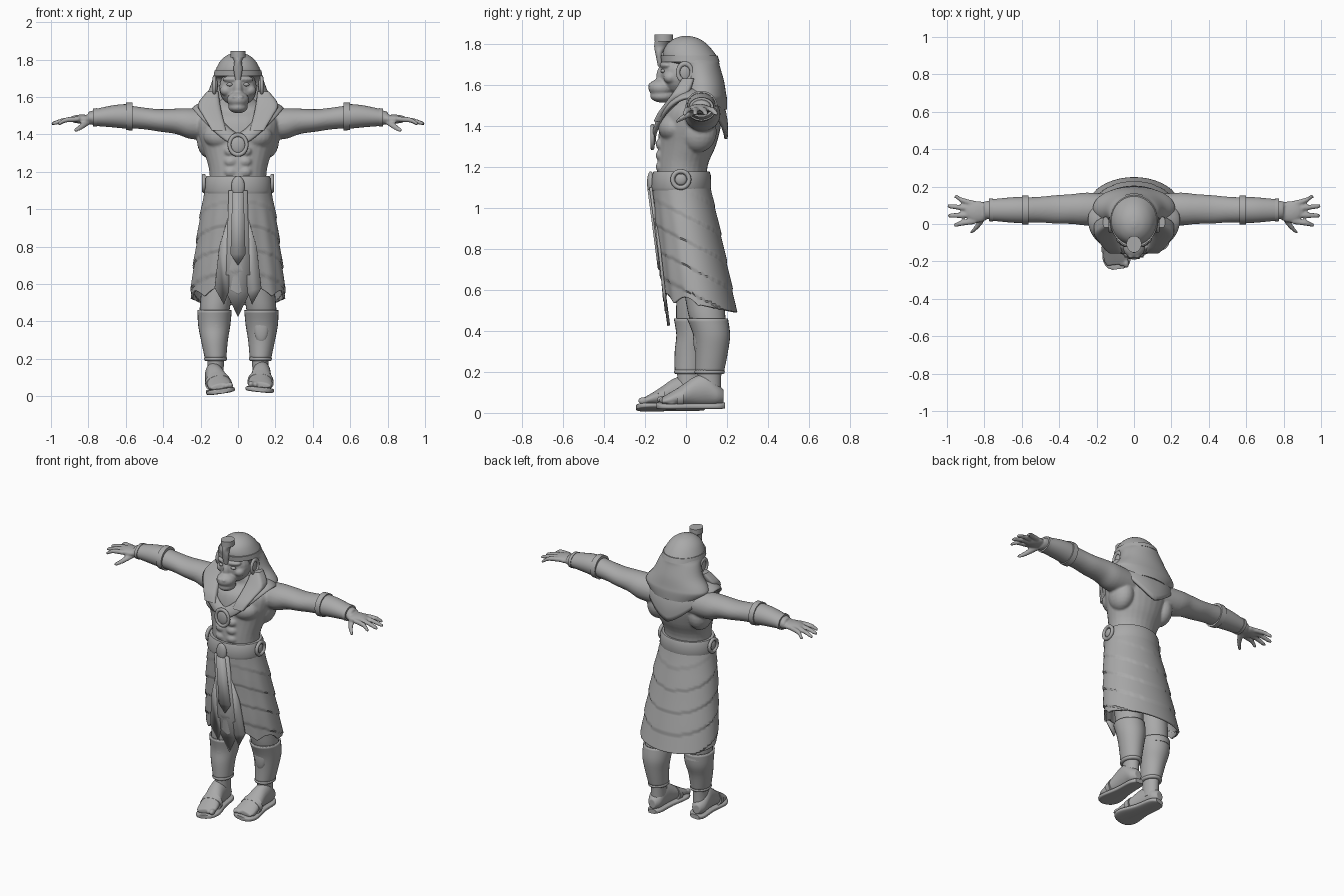
import bpy, bmesh, math
from mathutils import Matrix, Vector

cube = bpy.data.objects.get("Cube")
if cube:
    bpy.data.objects.remove(cube, do_unlink=True)

stone = bpy.data.materials.new("stone_grey")
stone.use_nodes = True
stone.diffuse_color = (0.4, 0.4, 0.4, 1)
stone.node_tree.nodes["Principled BSDF"].inputs["Base Color"].default_value = (0.4, 0.4, 0.4, 1)
SIDES = (("left", 1), ("right", -1))
made = []


def spline(rows, sub):
    """Smoothly interpolate rows of numbers."""
    rows = [Vector(r) for r in rows]
    out = []
    for i in range(len(rows) - 1):
        p0, p1, p2, p3 = (rows[max(0, min(len(rows) - 1, i + k))] for k in (-1, 0, 1, 2))
        for j in range(sub):
            t = j / sub
            out.append(0.5 * (2 * p1 + (p2 - p0) * t + (2 * p0 - 5 * p1 + 4 * p2 - p3) * t * t
                              + (3 * p1 - p0 - 3 * p2 + p3) * t ** 3))
    return out + [rows[-1]]


def skin(bm, rings, caps=True):
    """Bridge rings of points into a tube."""
    vs = [[bm.verts.new(p) for p in ring] for ring in rings]
    for a, b in zip(vs, vs[1:]):
        for i in range(len(a)):
            k = (i + 1) % len(a)
            bm.faces.new((a[i], a[k], b[k], b[i]))
    if caps:
        bm.faces.new(vs[0])
        bm.faces.new(vs[-1])


def loft(bm, axis, rows, sub=4, n=28, p=2, caps=True, s=1):
    """Rows: position on axis, two centre coordinates, two radii; s flips x."""
    rings = []
    for t, c1, c2, r1, r2 in spline(rows, sub):
        ring = []
        for i in range(n):
            a = 2 * math.pi * i / n
            c, d = math.cos(a), math.sin(a)
            u = c1 + r1 * math.copysign(abs(c) ** (2 / p), c)
            v = c2 + r2 * math.copysign(abs(d) ** (2 / p), d)
            x, y, z = {"x": (t, u, v), "y": (u, t, v), "z": (u, v, t)}[axis]
            ring.append((x * s, y, z))
        rings.append(ring)
    skin(bm, rings, caps)


def ball(bm, c, r):
    bmesh.ops.create_uvsphere(bm, u_segments=20, v_segments=12, radius=1,
                              matrix=Matrix.Translation(c) @ Matrix.Diagonal((*r, 1)))


def finish(bm, name, voxel=0, thick=0, smooth=3):
    bmesh.ops.recalc_face_normals(bm, faces=bm.faces)
    me = bpy.data.meshes.new(name)
    bm.to_mesh(me)
    bm.free()
    ob = bpy.data.objects.new(name, me)
    bpy.context.collection.objects.link(ob)
    if thick:
        m = ob.modifiers.new("thickness", "SOLIDIFY")
        m.thickness, m.offset = thick, 0
    if voxel:
        m = ob.modifiers.new("fuse", "REMESH")
        m.mode, m.voxel_size, m.use_smooth_shade = "VOXEL", voxel, True
        m = ob.modifiers.new("soften", "SMOOTH")
        m.factor, m.iterations = 0.5, smooth
    made.append(ob)
    return ob


def tube(name, axis, rows, thick=0, **kw):
    bm = bmesh.new()
    loft(bm, axis, rows, caps=not thick, **kw)
    return finish(bm, name, thick=thick)


def ellipsoid(name, c, r):
    bm = bmesh.new()
    ball(bm, c, r)
    return finish(bm, name)


def ring(name, c, rot, major, minor, scale=(1, 1, 1)):
    bpy.ops.mesh.primitive_torus_add(location=c, rotation=rot, major_radius=major,
                                     minor_radius=minor, major_segments=32, minor_segments=10)
    ob = bpy.context.object
    ob.name, ob.scale = name, scale
    made.append(ob)


def panel(name, outline, y_at, thick=0.014):
    """Flat cloth strip in x and z, laid on a sloping front."""
    bm = bmesh.new()
    bm.faces.new([bm.verts.new((x, y_at(z), z)) for x, z in outline])
    return finish(bm, name, thick=thick)


# Torso, arms and hands fused into one body
bm = bmesh.new()
loft(bm, "z", [(1.05, 0, -.02, .15, .12), (1.2, 0, -.018, .153, .123), (1.3, 0, .005, .18, .14),
               (1.4, 0, .02, .212, .15), (1.48, 0, .03, .215, .14), (1.54, 0, .04, .16, .1),
               (1.6, 0, .01, .08, .08), (1.66, 0, 0, .07, .07)])
arm = [(.12, .08, 1.45, .08, .08), (.25, .08, 1.457, .088, .082), (.33, .08, 1.47, .08, .068),
       (.42, .078, 1.475, .076, .06), (.5, .077, 1.485, .069, .058), (.6, .075, 1.495, .066, .06),
       (.7, .075, 1.495, .058, .05), (.8, .075, 1.487, .046, .034)]
fingers = [(.015, -.005, .965), (.048, .045, .995), (.08, .095, .998), (.108, .145, .96)]
for _, s in SIDES:
    loft(bm, "x", arm, s=s)
    ball(bm, (s * .24, .08, 1.46), (.08, .086, .076))
    ball(bm, (s * .085, -.06, 1.39), (.1, .075, .07))
    ball(bm, (s * .15, .06, 1.37), (.07, .09, .1))
    for z in (1.2, 1.255, 1.31):
        ball(bm, (s * .038, -.122, z), (.036, .026, .028))
    ball(bm, (s * .835, .065, 1.482), (.07, .058, .024))
    for base, tip, reach in fingers:
        loft(bm, "x", [(.85, base, 1.482, .016, .015), (.92, (base + tip) / 2, 1.477, .015, .014),
                       (reach - .012, tip, 1.46, .012, .011), (reach, tip, 1.456, .006, .006)], n=12, s=s)
    loft(bm, "y", [(.05, .8, 1.472, .022, .018), (-.01, .835, 1.443, .017, .015),
                   (-.042, .865, 1.424, .012, .011), (-.05, .872, 1.42, .006, .006)], n=12, s=s)
finish(bm, "body", voxel=.007)

# Bracers with raised edge bands
for side, s in SIDES:
    tube(side + "_bracer", "x", [(.57, .075, 1.495, .072, .068), (.66, .075, 1.497, .067, .06),
                                 (.77, .075, 1.49, .056, .044)], s=s)
    tube(side + "_elbow_band", "x", [(.565, .075, 1.495, .077, .075), (.6, .075, 1.497, .077, .073)], sub=1, s=s)
    tube(side + "_wrist_band", "x", [(.755, .075, 1.491, .062, .049), (.775, .075, 1.49, .06, .048)], sub=1, s=s)

# Face with brow, muzzle and jaw
bm = bmesh.new()
ball(bm, (0, -.03, 1.65), (.1, .095, .105))
ball(bm, (0, -.09, 1.695), (.083, .04, .022))
ball(bm, (0, -.105, 1.64), (.028, .04, .06))
ball(bm, (0, -.12, 1.585), (.06, .064, .045))
ball(bm, (0, -.115, 1.545), (.052, .06, .032))
for _, s in SIDES:
    ball(bm, (s * .062, -.075, 1.635), (.035, .035, .03))
    ball(bm, (s * .016, -.172, 1.6), (.014, .012, .01))
finish(bm, "face", voxel=.006, smooth=2)
for side, s in SIDES:
    ellipsoid(side + "_eye", (s * .044, -.112, 1.667), (.017, .012, .01))
    ellipsoid(side + "_inner_ear", (s * .12, -.005, 1.66), (.012, .028, .04))
    ring(side + "_ear_rim", (s * .126, -.005, 1.66), (0, math.pi / 2, 0), .034, .01, (1.25, 1, 1))

# Head cloth, front lappets and brow ornament
tube("head_cloth", "z", [(1.838, 0, 0, .012, .015), (1.825, 0, .003, .055, .06), (1.795, 0, .005, .092, .1),
                         (1.75, 0, .015, .118, .128), (1.715, 0, .03, .13, .13), (1.69, 0, .06, .137, .105),
                         (1.62, 0, .08, .165, .105), (1.56, 0, .085, .212, .11), (1.53, 0, .09, .215, .11),
                         (1.48, 0, .1, .17, .1)], n=40)
tube("brow_band", "z", [(1.712, 0, .022, .131, .142), (1.742, 0, .015, .125, .139)], sub=1, n=40)
for side, s in SIDES:
    tube(side + "_lappet", "z", [(1.63, .135, .01, .03, .03), (1.56, .155, -.025, .06, .04),
                                 (1.5, .135, -.08, .052, .03), (1.46, .118, -.115, .045, .024),
                                 (1.42, .102, -.14, .038, .018)], p=4, s=s)
tube("brow_ornament", "z", [(1.69, 0, -.125, .014, .012), (1.75, 0, -.132, .024, .017),
                            (1.785, 0, -.125, .02, .03), (1.81, 0, -.112, .03, .04)], n=20)
tube("ornament_disc", "z", [(1.81, 0, -.108, .04, .045), (1.845, 0, -.108, .04, .045)], sub=1)

# Broad collar draped over chest, shoulders and back
bm = bmesh.new()
rows = []
for k in range(7):
    t = k / 6
    loop = []
    for i in range(64):
        a = 2 * math.pi * i / 64
        c, d = math.cos(a), math.sin(a)
        side = abs(c) ** 1.4
        inner_z = 1.575 * side + (1.4 if d < 0 else 1.52) * (1 - side)
        outer_z = 1.535 * side + 1.335 * (1 - side)
        bulge = .012 * math.sin(math.pi * t)
        loop.append(((.165 + .075 * t + bulge) * c, .02 + (.15 + .025 * t + bulge) * d,
                     inner_z + (outer_z - inner_z) * t))
    rows.append(loop)
skin(bm, rows, caps=False)
finish(bm, "collar", thick=.016)
ring("pendant_rim", (0, -.164, 1.345), (math.pi / 2, 0, 0), .046, .01, (1, 1.15, 1))
ellipsoid("pendant", (0, -.16, 1.345), (.04, .014, .048))

# Kilt with wrapped diagonal folds and uneven hem
bm = bmesh.new()
rows = []
for z0, cx, cy, rx, ry in spline([(1.1, 0, -.022, .172, .135), (.95, 0, 0, .198, .148),
                                  (.8, 0, .023, .217, .157), (.65, 0, .046, .235, .166),
                                  (.5, 0, .07, .247, .172)], 14):
    loop = []
    for i in range(112):
        a = 2 * math.pi * i / 112
        c, d = math.cos(a), math.sin(a)
        hem = .525 - .035 * d + (.04 * abs(math.sin(4 * a)) - .015 if d < 0 else 0)
        z = 1.1 - (1.1 - z0) * (1.1 - hem) / .6
        fade = min(1, (1.1 - z) / .15)
        fold = 1 - ((z + .55 * (cy + ry * d)) / .12) % 1
        pleat = math.sin(14 * a) * max(0, -d)
        r = 1 + fade * (.035 * fold - .012 + .014 * pleat)
        loop.append((rx * r * c, cy + ry * r * d, z))
    rows.append(loop)
skin(bm, rows, caps=False)
finish(bm, "kilt", thick=.012)

# Belt, buckle and side rings
tube("belt", "z", [(1.085, 0, -.024, .178, .142), (1.1, 0, -.024, .184, .147),
                   (1.16, 0, -.022, .176, .143), (1.178, 0, -.022, .168, .136)], sub=1, n=40)
ellipsoid("buckle", (0, -.172, 1.122), (.036, .018, .056))
for side, s in SIDES:
    ring(side + "_belt_ring", (s * .183, -.025, 1.138), (0, math.pi / 2, 0), .04, .011)
    ellipsoid(side + "_belt_knot", (s * .18, -.025, 1.138), (.012, .028, .028))

# Hanging front sash and flanking flaps
panel("sash", [(-.05, 1.1), (.05, 1.1), (.066, .56), (0, .425), (-.066, .56)], lambda z: -.172 + (1.1 - z) * .13)
panel("sash_tab", [(-.03, 1.09), (.03, 1.09), (.04, .76), (0, .7), (-.04, .76)],
      lambda z: -.182 + (1.1 - z) * .13)
for side, s in SIDES:
    panel(side + "_flap", [(s * x, z) for x, z in ((.04, 1.0), (.1, .8), (.125, .58), (.075, .49), (.05, .56))],
          lambda z: -.163 + (1.1 - z) * .11)

# Legs, greaves and sandalled feet, the right one a step ahead
leg = [(.75, .1, .05, .08, .085), (.55, .115, .09, .083, .092), (.46, .125, .105, .08, .088),
       (.38, .127, .125, .074, .078), (.3, .126, .125, .06, .068), (.2, .12, .115, .045, .058),
       (.08, .12, .115, .043, .055)]
for side, s in SIDES:
    step = 0 if s > 0 else .1
    own = [(z, x, y - step * min(1, (.75 - z) / .45), rx, ry) for z, x, y, rx, ry in leg]
    tube(side + "_leg", "z", own, s=s)
    tube(side + "_greave", "z", [(z, x, y, rx + .007, ry + .007) for z, x, y, rx, ry in own[2:6]],
         thick=.01, s=s)
    knee = own[2]
    tube(side + "_greave_band", "z", [(.42, knee[1], knee[2] + .01, .084, .09),
                                      (.445, knee[1], knee[2] + .004, .087, .093)], sub=1, s=s)
    ellipsoid(side + "_shin_plate", (s * .125, own[3][2] - .07, .37), (.04, .02, .085))
    ring(side + "_ankle_cuff", (s * .12, own[5][2], .2), (0, 0, 0), .05, .012, (1, 1.2, 1))
    bm = bmesh.new()
    loft(bm, "y", [(.072, 0, .06, .025, .03), (.04, 0, .07, .045, .052), (-.01, 0, .09, .05, .075),
                   (-.07, 0, .085, .053, .07), (-.14, 0, .062, .062, .045), (-.2, 0, .045, .066, .026),
                   (-.23, 0, .038, .055, .015)])
    for i in range(5):
        ball(bm, (-s * (.05 - .025 * i), -.228 + .011 * i, .038), (.0155 - .001 * i, .026, .018))
    foot = finish(bm, side + "_foot", voxel=.006, smooth=2)
    sole = tube(side + "_sole", "y", [(.078, 0, .014, .028, .014), (.04, 0, .014, .05, .014),
                                      (-.07, 0, .014, .056, .014), (-.18, 0, .014, .077, .014),
                                      (-.235, 0, .014, .062, .014), (-.255, 0, .014, .03, .012)], p=4)
    strap = tube(side + "_strap", "y", [(-.125, 0, .06, .069, .058), (-.155, 0, .052, .071, .046)], sub=1)
    for ob in (foot, sole, strap):
        ob.location = (s * .115, .112 - step, .022 if s > 0 else .014)
        ob.rotation_euler = (0, .1 if s > 0 else -.15, 0 if s > 0 else .13)

# One stone colour and smooth shading with crisp edges
bpy.ops.object.select_all(action="DESELECT")
for ob in made:
    ob.data.materials.clear()
    ob.data.materials.append(stone)
    ob.select_set(True)
bpy.context.view_layer.objects.active = made[0]
bpy.ops.object.shade_smooth_by_angle(angle=math.radians(40))
